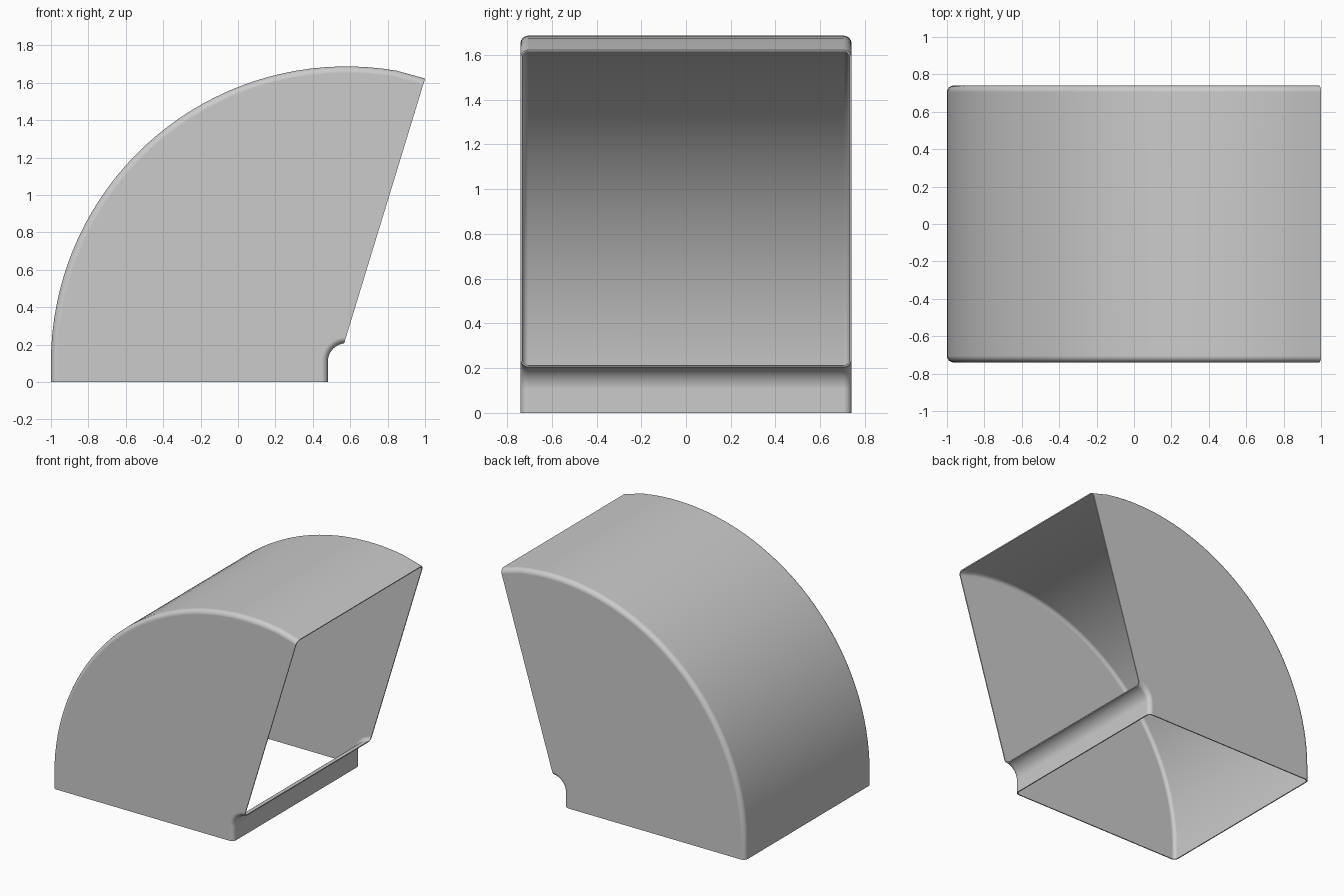
import bpy, bmesh, math
from mathutils import Vector

cube = bpy.data.objects.get("Cube")
if cube:
    bpy.data.objects.remove(cube, do_unlink=True)

HALF_DEPTH = 0.74
CORNER = 0.035
WALL = 0.008
CENTRE = Vector((0.58, 0, 0.107))
R_IN, R_OUT = 0.1, 1.58
BEND_STEPS, CORNER_STEPS = 36, 6


def on_arc(radius, degrees):
    a = math.radians(degrees)
    return CENTRE + radius * Vector((-math.cos(a), 0, math.sin(a)))


# Stations along the duct: (throat point, heel point) pairs
stations = [(Vector((CENTRE.x - R_IN, 0, 0)), Vector((CENTRE.x - R_OUT, 0, 0)))]
for i in range(BEND_STEPS + 1):
    t = i / BEND_STEPS
    stations.append((on_arc(R_IN, 80 * t), on_arc(R_OUT, 99.8 * t)))
stations.append((Vector((0.567, 0, 0.205)), Vector((1.0, 0, 1.622))))


def section(throat, heel):
    """Rounded rectangle between the throat and heel points."""
    across = heel - throat
    half = across.length / 2
    across.normalize()
    middle = (throat + heel) / 2
    points = []
    for k, (su, sv) in enumerate([(1, 1), (-1, 1), (-1, -1), (1, -1)]):
        for j in range(CORNER_STEPS + 1):
            a = math.pi / 2 * (k + j / CORNER_STEPS)
            u = su * (half - CORNER) + CORNER * math.cos(a)
            v = sv * (HALF_DEPTH - CORNER) + CORNER * math.sin(a)
            points.append(middle + across * u + Vector((0, v, 0)))
    return points


# Duct skin, open at both ends
bm = bmesh.new()
rings = [[bm.verts.new(p) for p in section(*s)] for s in stations]
for a, b in zip(rings, rings[1:]):
    for i in range(len(a)):
        j = (i + 1) % len(a)
        bm.faces.new((a[i], a[j], b[j], b[i]))
bmesh.ops.recalc_face_normals(bm, faces=bm.faces)
heel_face = min(bm.faces, key=lambda f: f.calc_center_median().x)
if heel_face.normal.x > 0:
    bmesh.ops.reverse_faces(bm, faces=bm.faces)
mesh = bpy.data.meshes.new("duct_elbow")
bm.to_mesh(mesh)
bm.free()
duct = bpy.data.objects.new("duct_elbow", mesh)
bpy.context.collection.objects.link(duct)

# Sheet metal colour
metal = bpy.data.materials.new("light_grey_metal")
metal.use_nodes = True
colour = (0.6, 0.6, 0.6, 1)
metal.diffuse_color = colour
metal.node_tree.nodes["Principled BSDF"].inputs["Base Color"].default_value = colour
mesh.materials.append(metal)

# Wall thickness, inward
bpy.ops.object.select_all(action="DESELECT")
duct.select_set(True)
bpy.context.view_layer.objects.active = duct
wall = duct.modifiers.new("wall", "SOLIDIFY")
wall.thickness = WALL
wall.offset = -1
bpy.ops.object.modifier_apply(modifier=wall.name)

# Smooth bend with crisp rims and flat cheeks
bpy.ops.object.shade_smooth_by_angle(angle=math.radians(35))
flat = duct.modifiers.new("flat_cheeks", "WEIGHTED_NORMAL")
flat.keep_sharp = True
